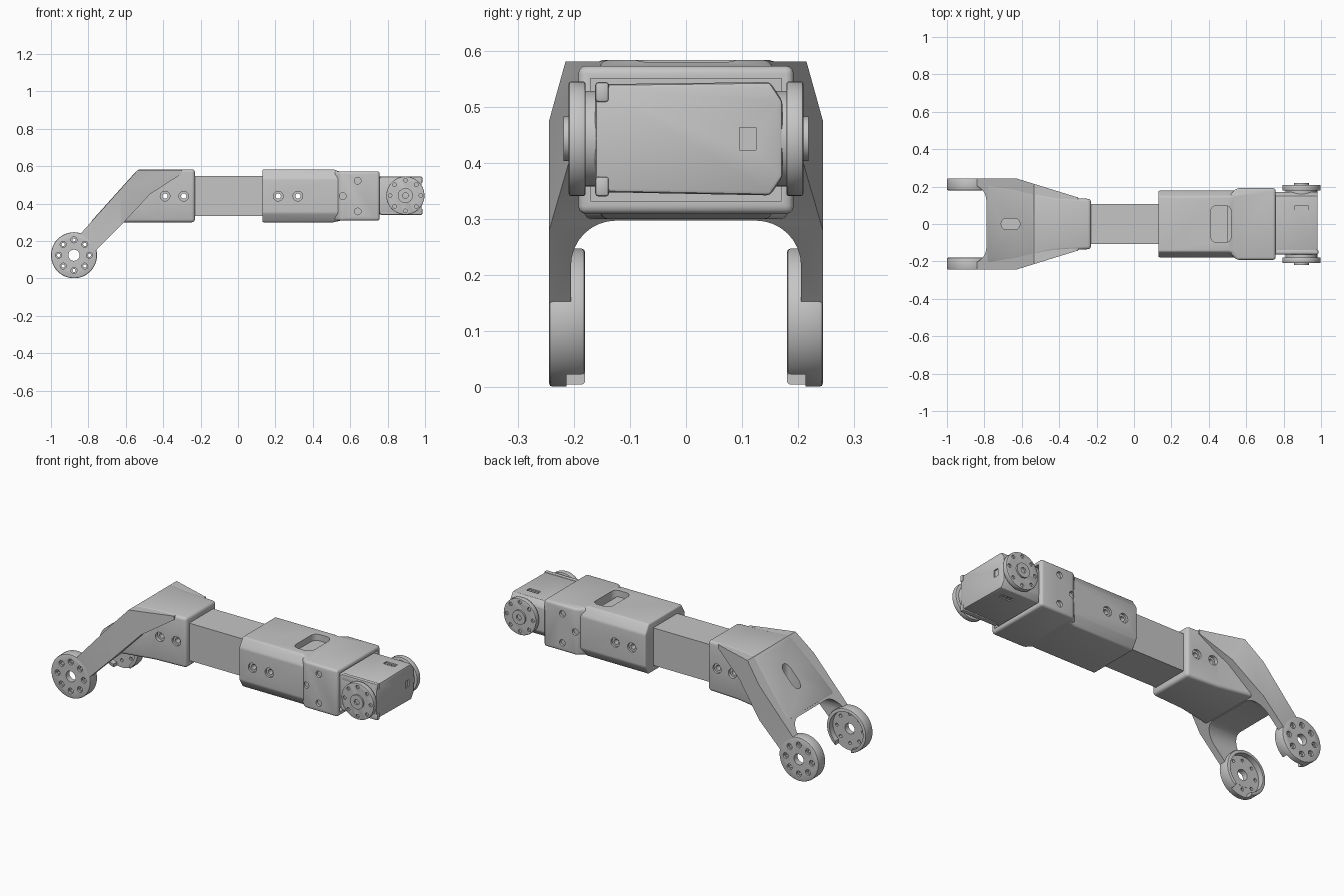
import bpy, bmesh, math
from mathutils import Vector

cube = bpy.data.objects.get("Cube")
if cube:
    bpy.data.objects.remove(cube)

grey = bpy.data.materials.new("plain_grey")
grey.use_nodes = True
grey.diffuse_color = (0.56, 0.56, 0.56, 1)
grey.node_tree.nodes["Principled BSDF"].inputs["Base Color"].default_value = (0.56, 0.56, 0.56, 1)


def finish(name, bm):
    bmesh.ops.recalc_face_normals(bm, faces=bm.faces)
    mesh = bpy.data.meshes.new(name)
    bm.to_mesh(mesh)
    bm.free()
    mesh.materials.append(grey)
    obj = bpy.data.objects.new(name, mesh)
    bpy.context.collection.objects.link(obj)
    return obj


def prism(name, points, axis, low, high):
    """Extrude a flat outline along one axis."""
    place = {"x": lambda a, b, t: (t, a, b),
             "y": lambda a, b, t: (a, t, b),
             "z": lambda a, b, t: (a, b, t)}[axis]
    bm = bmesh.new()
    face = bm.faces.new([bm.verts.new(place(a, b, low)) for a, b in points])
    moved = bmesh.ops.extrude_face_region(bm, geom=[face])["geom"]
    shift = Vector(place(0, 0, high - low))
    bmesh.ops.translate(bm, vec=shift, verts=[v for v in moved if isinstance(v, bmesh.types.BMVert)])
    return finish(name, bm)


def box(name, x, y, z):
    return prism(name, [(x[0], y[0]), (x[1], y[0]), (x[1], y[1]), (x[0], y[1])], "z", *z)


def ring(center, radius, count):
    return [(center[0] + radius * math.cos(math.tau * i / count),
             center[1] + radius * math.sin(math.tau * i / count)) for i in range(count)]


def rods(name, centers, radius, spans, sides=20):
    """Cylinders along y, one for each centre and span."""
    bm = bmesh.new()
    for center in centers:
        for low, high in spans:
            loops = [[bm.verts.new((x, y, z)) for x, z in ring(center, radius, sides)]
                     for y in (low, high)]
            bm.faces.new(loops[0])
            bm.faces.new(loops[1])
            for i in range(sides):
                j = (i + 1) % sides
                bm.faces.new((loops[0][i], loops[0][j], loops[1][j], loops[1][i]))
    return finish(name, bm)


def both(low, high):
    return [(low, high), (-high, -low)]


def apply(obj, mod):
    bpy.context.view_layer.objects.active = obj
    bpy.ops.object.modifier_apply(modifier=mod.name)


def length(mesh):
    xs = [v.co.x for v in mesh.vertices]
    return max(xs) - min(xs) if xs else 0


def combine(obj, other, operation="DIFFERENCE"):
    """Boolean that moves on to the next solver if the part collapses."""
    mod = obj.modifiers.new("combine", "BOOLEAN")
    mod.operation = operation
    mod.object = other
    for solver in ("EXACT", "MANIFOLD", "FLOAT"):
        mod.solver = solver
        bpy.context.view_layer.update()
        result = obj.evaluated_get(bpy.context.evaluated_depsgraph_get())
        if length(result.data) > 0.8 * length(obj.data):
            break
    apply(obj, mod)
    bpy.data.objects.remove(other)


def bevel(obj, width, segments=3):
    mod = obj.modifiers.new("round", "BEVEL")
    mod.width = width
    mod.segments = segments
    mod.limit_method = "ANGLE"
    mod.angle_limit = math.radians(25)
    apply(obj, mod)


def mirrored(half):
    return half + [(a, -b) for a, b in reversed(half)]


def slot(x, y, radius, z):
    """Rounded rectangular cutter, centred on y = 0."""
    points = []
    for k, (cx, cy) in enumerate([(x[1] - radius, y - radius), (x[0] + radius, y - radius),
                                  (x[0] + radius, radius - y), (x[1] - radius, radius - y)]):
        for i in range(6):
            a = math.pi / 2 * (k + i / 5.5)
            points.append((cx + radius * math.cos(a), cy + radius * math.sin(a)))
    return prism("slot_cutter", points, "z", *z)


MID = 0.44
FORK = (-0.877, 0.124)
HORN = (0.895, 0.443)
fork_bolts = [(-0.39, MID), (-0.29, MID)]
sleeve_bolts = [(0.215, MID), (0.32, MID)]
WIDE = [(-0.4, 0.4)]

# Square tube
tube = box("square_tube", (-0.32, 0.5), (-0.107, 0.107), (0.335, 0.547))
combine(tube, rods("bolt_cutter", fork_bolts + sleeve_bolts, 0.014, WIDE))

# Fork: tapering socket around the tube
socket = prism("fork_socket", [(-0.79, 0.30), (-0.535, 0.583), (-0.23, 0.583), (-0.23, 0.30)],
               "y", -0.3, 0.3)
combine(socket, prism("taper_cutter", mirrored([(-0.9, 0.23), (-0.64, 0.19), (-0.42, 0.145), (-0.2, 0.132)]),
                      "z", 0, 1), "INTERSECT")
bevel(socket, 0.016)
combine(socket, rods("bolt_cutter", fork_bolts, 0.014, WIDE))
combine(socket, rods("bore_cutter", fork_bolts, 0.026, both(0.125, 0.35)))
combine(socket, slot((-0.71, -0.61), 0.03, 0.028, (0.35, 0.8)))

# Fork: diagonal arms flaring out to the pivots, with an arched gap between
arms = prism("fork_arms", [(-0.88, 0.196), (-0.535, 0.581), (-0.30, 0.581), (-0.30, 0.56), (-0.47, 0.45),
                           (-0.62, 0.29), (-0.76, 0.15), (-0.80, 0.10)], "y", -0.3, 0.3)
combine(arms, prism("flare_cutter", mirrored([(-1.1, 0.244), (-0.63, 0.244), (-0.31, 0.145), (-0.2, 0.134)]),
                    "z", 0, 1), "INTERSECT")
arch = [(0.205, -0.1)] + [(0.125 + 0.08 * math.cos(a), 0.217 + 0.08 * math.sin(a))
                          for a in [i * math.pi / 16 for i in range(9)]]
arch += [(-y, z) for y, z in reversed(arch)]
combine(arms, prism("arch_cutter", arch, "x", -1.2, -0.1))
combine(arms, rods("pivot_clearance_cutter", [FORK], 0.115, WIDE, 40))
combine(arms, slot((-0.71, -0.61), 0.03, 0.028, (0.35, 0.8)))

# Fork: pivot discs with an inner lip open at the bottom
pivot_bolts = ring(FORK, 0.082, 8)
for side, spans in zip(("left", "right"), both(0, 1)):
    sign = 1 if side == "left" else -1

    def span(low, high):
        return [tuple(sorted((sign * low, sign * high)))]

    pivot = rods(side + "_pivot_disc", [FORK], 0.123, span(0.18, 0.244), 48)
    bevel(pivot, 0.006, 2)
    combine(pivot, rods("recess_cutter", [FORK], 0.105, span(0.1, 0.212), 40))
    combine(pivot, box("lip_cutter", (FORK[0] - 0.03, FORK[0] + 0.07), span(0.1, 0.213)[0], (-0.1, 0.06)))
    combine(pivot, rods("pivot_cutter", [FORK], 0.03, span(0.1, 0.3), 24))
    combine(pivot, rods("pivot_bolt_cutter", pivot_bolts, 0.009, span(0.1, 0.3), 12))
    combine(pivot, rods("pivot_bore_cutter", pivot_bolts, 0.016, span(0.232, 0.3), 16))

# Sleeve: eight-sided body and a wider end block
section = [(0.147, 0.30), (0.178, 0.35), (0.178, 0.533), (0.147, 0.583)]
section += [(-y, z) for y, z in reversed(section)]
sleeve = prism("motor_sleeve", section, "x", 0.13, 0.56)
combine(sleeve, prism("slope_cutter", [(0.1, 0.2), (0.1, 0.6), (0.51, 0.6), (0.51, 0.583), (0.56, 0.565),
                                       (0.6, 0.565), (0.6, 0.312), (0.56, 0.312), (0.51, 0.3), (0.51, 0.2)],
                      "y", -0.3, 0.3), "INTERSECT")
bevel(sleeve, 0.008)
block = prism("end_block", mirrored([(0.49, 0.135), (0.55, 0.192), (0.757, 0.192)]), "z", 0.309, 0.573)
bevel(block, 0.014)
combine(sleeve, block, "UNION")
combine(sleeve, box("socket_cutter", (0.72, 0.8), (-0.17, 0.17), (0.332, 0.55)))
combine(sleeve, slot((0.41, 0.52), 0.1, 0.035, (0.5, 0.8)))
combine(sleeve, rods("bolt_cutter", sleeve_bolts, 0.014, WIDE))
combine(sleeve, rods("bore_cutter", sleeve_bolts, 0.026, both(0.166, 0.35)))
block_bolts = [(0.56, MID), (0.64, MID + 0.082), (0.64, MID - 0.082)]
combine(sleeve, rods("block_bore_cutter", block_bolts, 0.018, both(0.177, 0.35), 16))

# Motor case with a chamfered left end
case = prism("motor_case", [(-0.162, 0.348), (-0.162, 0.54), (0.15, 0.544), (0.172, 0.51),
                            (0.172, 0.375), (0.15, 0.342)], "x", 0.70, 0.982)
bevel(case, 0.007, 2)
combine(case, box("port_cutter", (0.975, 1.1), (0.095, 0.125), (0.423, 0.463)))
for z in [(0.535, 0.6), (0.3, 0.35)]:
    combine(case, box("plug_cutter", (0.86, 0.93), (0.07, 0.098), z))

# Plug contacts and corner tabs of the motor
for i, x in enumerate((0.873, 0.895, 0.917)):
    box(f"plug_contact_{i}", (x - 0.006, x + 0.006), (0.076, 0.092), (0.346, 0.539))
for name, z in (("upper", (0.508, 0.544)), ("lower", (0.34, 0.376))):
    bevel(box(name + "_corner_tab", (0.76, 0.986), (-0.162, -0.137), z), 0.006, 2)

# Output horns on both sides of the motor
rods("horn_neck", [HORN], 0.085, both(0.15, 0.182), 32)
horns = rods("output_horns", [HORN], 0.102, both(0.179, 0.209), 48)
bevel(horns, 0.004, 2)
combine(horns, rods("horn_hole_cutter", ring(HORN, 0.082, 8), 0.01, both(0.2, 0.3), 12))
caps = rods("horn_caps", [HORN], 0.04, both(0.2, 0.218), 32)
combine(caps, rods("cap_cutter", [HORN], 0.015, both(0.208, 0.3), 16))

# Smooth rounded surfaces while keeping hard edges
for obj in bpy.context.scene.objects:
    if obj.type == "MESH" and grey.name in obj.data.materials:
        bpy.ops.object.select_all(action="DESELECT")
        obj.select_set(True)
        bpy.context.view_layer.objects.active = obj
        bpy.ops.object.shade_smooth_by_angle(angle=math.radians(30))
